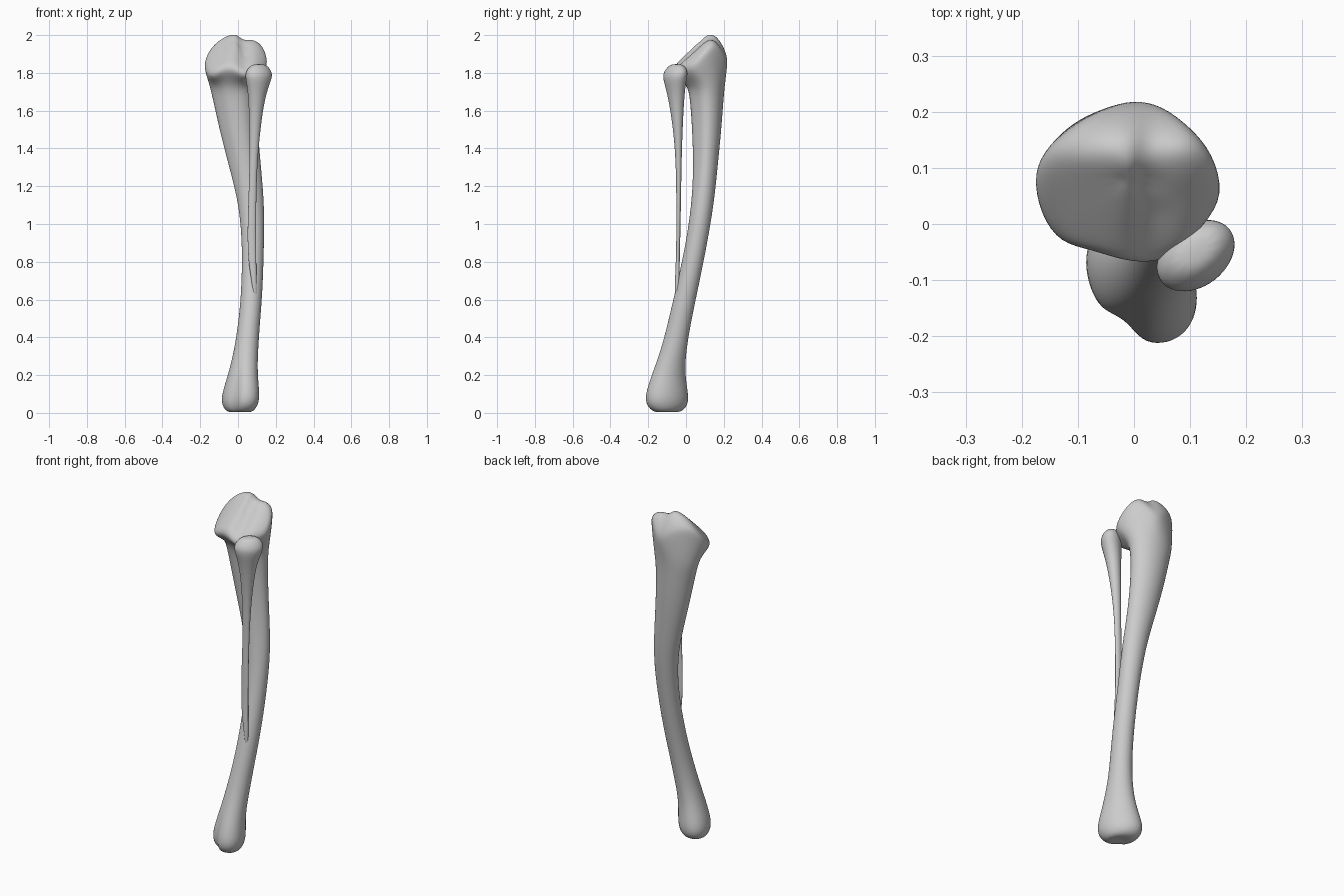
import bpy, bmesh, math
from mathutils import Vector

cube = bpy.data.objects.get("Cube")
if cube:
    bpy.data.objects.remove(cube, do_unlink=True)

grey = bpy.data.materials.new("bone_grey")
grey.use_nodes = True
colour = (0.6, 0.6, 0.6, 1)
grey.diffuse_color = colour
grey.node_tree.nodes["Principled BSDF"].inputs["Base Color"].default_value = colour


def section(z, x0, x1, y0, y1, sides, skew=0, dents={}):
    """Skewed elliptical ring fitted to x and y limits, with some points pulled in."""
    centre = Vector(((x0 + x1) / 2, (y0 + y1) / 2, z))
    ring = []
    for i in range(sides):
        t = math.tau * i / sides
        arm = Vector(((x1 - x0) / 2 * math.cos(t), (y1 - y0) / 2 * math.sin(t + skew), 0))
        ring.append(centre + arm * 1.025 * dents.get(i, 1))
    return ring


def loft(name, rings, bottom, top):
    """Skin the rings from bottom to top, close both ends and smooth."""
    bm = bmesh.new()
    rows = [[bm.verts.new(p) for p in ring] for ring in rings]
    n = len(rows[0])
    for a, b in zip(rows, rows[1:]):
        for i in range(n):
            j = (i + 1) % n
            bm.faces.new((a[i], a[j], b[j], b[i]))
    for row, pole in ((rows[0], bottom), (rows[-1], top)):
        tip = bm.verts.new(pole)
        for i in range(n):
            bm.faces.new((row[i], row[(i + 1) % n], tip))
    bmesh.ops.recalc_face_normals(bm, faces=bm.faces)
    for face in bm.faces:
        face.smooth = True
    mesh = bpy.data.meshes.new(name)
    bm.to_mesh(mesh)
    bm.free()
    mesh.materials.append(grey)
    obj = bpy.data.objects.new(name, mesh)
    bpy.context.collection.objects.link(obj)
    sub = obj.modifiers.new("smooth", "SUBSURF")
    sub.levels = sub.render_levels = 2
    return obj


def plateau(x, y):
    """Height of the tilted joint surface with its saddle between two humps."""
    z = 2.012 - 0.9 * max(0, 0.12 - y) - 14 * max(0, y - 0.13) ** 2 - 3.5 * x * x
    return z - 0.035 * math.exp(-((x - 0.035) / 0.03) ** 2)


# Shin bone: lower joint and shaft
groove, slight, flat = {11: 0.74}, {11: 0.88}, {10: 0.92, 14: 0.9, 15: 0.95}
shaft = [
    (0.0, -.05, .07, -.16, -.04, -.3, groove),
    (.025, -.078, .098, -.2, .002, -.3, groove),
    (.08, -.093, .118, -.222, .018, -.3, groove),
    (.2, -.052, .102, -.182, -.008, -.2, slight),
    (.34, -.018, .106, -.13, .002, 0, {}),
    (.5, .005, .118, -.09, .03, 0, {}),
    (.65, .018, .13, -.055, .062, 0, {}),
    (.87, .024, .137, -.005, .107, 0, {}),
    (1.1, .007, .14, .03, .147, 0, {}),
    (1.3, -.046, .122, .04, .167, 0, flat),
    (1.5, -.098, .105, .033, .187, 0, flat),
    (1.66, -.132, .103, .022, .198, 0, flat),
    (1.74, -.152, .115, .008, .206, 0, flat),
]
rings = [section(*s[:5], 16, s[5], s[6]) for s in shaft]

# Shin bone: flared head following the joint outline, then the joint surface
outline = [(.16, .05), (.14, .125), (.1, .17), (.05, .21), (0, .22), (-.05, .205),
           (-.1, .18), (-.15, .14), (-.18, .09), (-.165, .015), (-.13, -.035),
           (-.075, -.045), (-.02, -.065), (.04, -.07), (.085, -.045), (.125, 0)]
mid = Vector((-.01, .08))
for size, drop in ((1.03, .035), (1.0, .005), (.9, 0), (.72, 0), (.5, 0), (.25, 0)):
    ring = []
    for p in outline:
        q = mid + (Vector(p) - mid) * size
        ring.append(Vector((q.x, q.y, plateau(q.x, q.y) - drop)))
    rings.append(ring)
loft("shin_bone", rings, (.01, -.1, .012), (mid.x, mid.y, plateau(*mid)))

# Slender calf bone fused to the shaft at its lower end
calf = [
    (.55, .085, .1, -.05, -.03, 0),
    (.67, .078, .1, -.062, -.035, 0),
    (.81, .05, .096, -.052, -.033, 0),
    (1.02, .05, .095, -.051, -.028, 0),
    (1.3, .062, .1, -.052, -.024, 0),
    (1.5, .06, .118, -.067, -.018, 0),
    (1.685, .055, .145, -.097, -.008, .1),
    (1.77, .038, .182, -.125, .005, .3),
    (1.805, .038, .182, -.12, .012, .35),
    (1.842, .065, .155, -.09, -.008, .35),
]
loft("calf_bone", [section(*s[:5], 12, s[5]) for s in calf],
     (.093, -.04, .54), (.11, -.05, 1.848))
